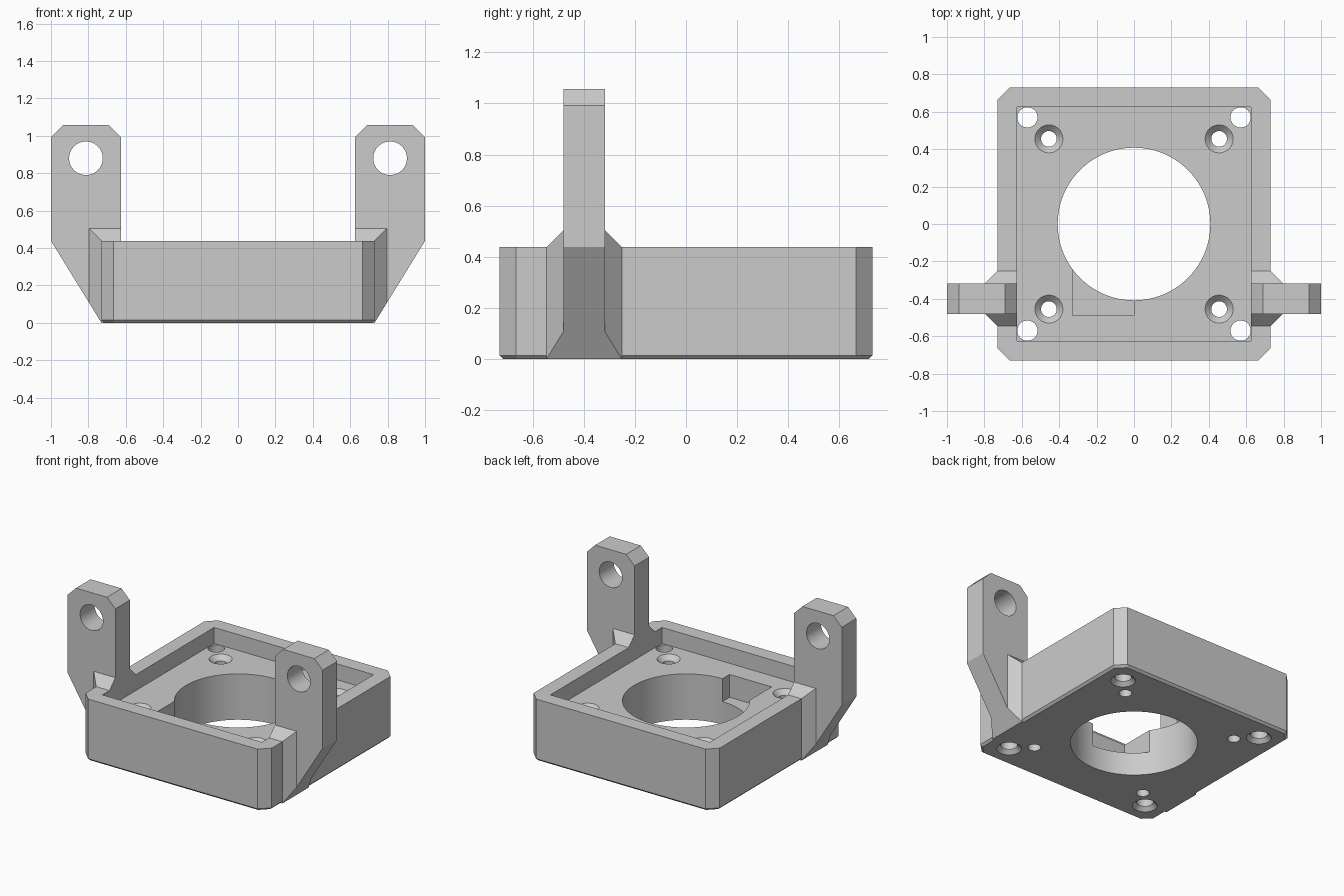
import bpy, bmesh, math
from mathutils import Matrix, Vector

cube = bpy.data.objects.get("Cube")
if cube:
    bpy.data.objects.remove(cube, do_unlink=True)

# One grey plastic
grey = bpy.data.materials.new("grey plastic")
grey.use_nodes = True
tone = (0.6, 0.6, 0.6, 1)
grey.diffuse_color = tone
grey.node_tree.nodes["Principled BSDF"].inputs["Base Color"].default_value = tone


def finish(name, bm):
    bmesh.ops.recalc_face_normals(bm, faces=bm.faces)
    mesh = bpy.data.meshes.new(name)
    bm.to_mesh(mesh)
    bm.free()
    mesh.materials.append(grey)
    ob = bpy.data.objects.new(name, mesh)
    bpy.context.collection.objects.link(ob)
    return ob


def hull(name, points):
    """Convex solid around a few corner points."""
    bm = bmesh.new()
    for p in points:
        bm.verts.new(p)
    bmesh.ops.convex_hull(bm, input=bm.verts)
    bmesh.ops.dissolve_limit(bm, angle_limit=0.01, verts=bm.verts, edges=bm.edges)
    return finish(name, bm)


def box(name, x0, x1, y0, y1, z0, z1):
    return hull(name, [(x, y, z) for x in (x0, x1) for y in (y0, y1) for z in (z0, z1)])


def drill(name, centre, r_low, r_high, depth, along_y=False, sides=32):
    """Round or conical cutter, centred on the given point."""
    bm = bmesh.new()
    turn = Matrix.Rotation(math.pi / 2 if along_y else 0, 4, 'X')
    bmesh.ops.create_cone(bm, cap_ends=True, segments=sides, radius1=r_low,
                          radius2=r_high, depth=depth,
                          matrix=Matrix.Translation(Vector(centre)) @ turn)
    return finish(name, bm)


def combine(target, other, operation):
    mod = target.modifiers.new(operation, 'BOOLEAN')
    mod.operation = operation
    mod.solver = 'EXACT'
    mod.object = other
    bpy.context.view_layer.objects.active = target
    bpy.ops.object.modifier_apply(modifier=mod.name)
    bpy.data.objects.remove(other, do_unlink=True)


def octagon(half, cut, z):
    a, b = half, half - cut
    return [(sx * x, sy * y, z) for x, y in ((a, b), (b, a)) for sx in (-1, 1) for sy in (-1, 1)]


# Square tray body with cut corners and a small bottom chamfer
W, H, IN = 0.73, 0.438, 0.626
FLOOR = 0.325
body = hull("motor_mount", octagon(W - 0.015, 0.056, 0) + octagon(W, 0.065, 0.015)
            + octagon(W, 0.065, H))

# Upright arms and their flared roots, one on each side
Y0, Y1, FLARE = -0.48, -0.317, 0.066
TOP, CUT = 1.057, 0.065
for s in (1, -1):
    outline = [(0.6, 0), (W, 0), (1, H), (1, TOP - CUT), (1 - CUT, TOP),
               (IN + CUT, TOP), (0.6, TOP - CUT + 0.6 - IN)]
    arm = hull("arm", [(s * x, y, z) for x, z in outline for y in (Y0, Y1)])
    combine(body, arm, 'UNION')
    pts = []
    for y, outer in ((Y0, Y0 - FLARE), (Y1, Y1 + FLARE)):
        pts += [(s * x, outer, z) for x in (0.6, W) for z in (0, H)]
        pts += [(s * 0.6, y, H + FLARE), (s * (W + FLARE), y, H + FLARE),
                (s * (W + FLARE), y, H * FLARE / (1 - W))]
    combine(body, hull("arm_root", pts), 'UNION')

# Tray recess, central bore and wire notch
combine(body, box("recess", -IN, IN, -IN, IN, FLOOR, 2), 'DIFFERENCE')
combine(body, drill("bore", (0, 0, 0.2), 0.408, 0.408, 1, sides=96), 'DIFFERENCE')
combine(body, box("notch", -0.33, 0, -0.488, -0.1, 0.163, 0.5), 'DIFFERENCE')

# Screw holes: inner ones countersunk from above, corner ones from below
for sx in (1, -1):
    for sy in (1, -1):
        x, y = sx * 0.455, sy * 0.455
        combine(body, drill("screw", (x, y, 0.2), 0.042, 0.042, 1), 'DIFFERENCE')
        combine(body, drill("sink", (x, y, FLOOR), 0.035, 0.115, 0.08), 'DIFFERENCE')
        x, y = sx * 0.57, sy * 0.57
        combine(body, drill("corner_screw", (x, y, 0.1), 0.054, 0.054, 0.6), 'DIFFERENCE')
        combine(body, drill("corner_sink", (x, y, 0.01), 0.095, 0.045, 0.05), 'DIFFERENCE')
    # Pivot hole through the arm
    combine(body, drill("pivot", (sx * 0.813, -0.4, 0.88), 0.09, 0.09, 0.5, True, 48),
            'DIFFERENCE')

body.select_set(True)
bpy.context.view_layer.objects.active = body
bpy.ops.object.shade_smooth_by_angle(angle=math.radians(25))
